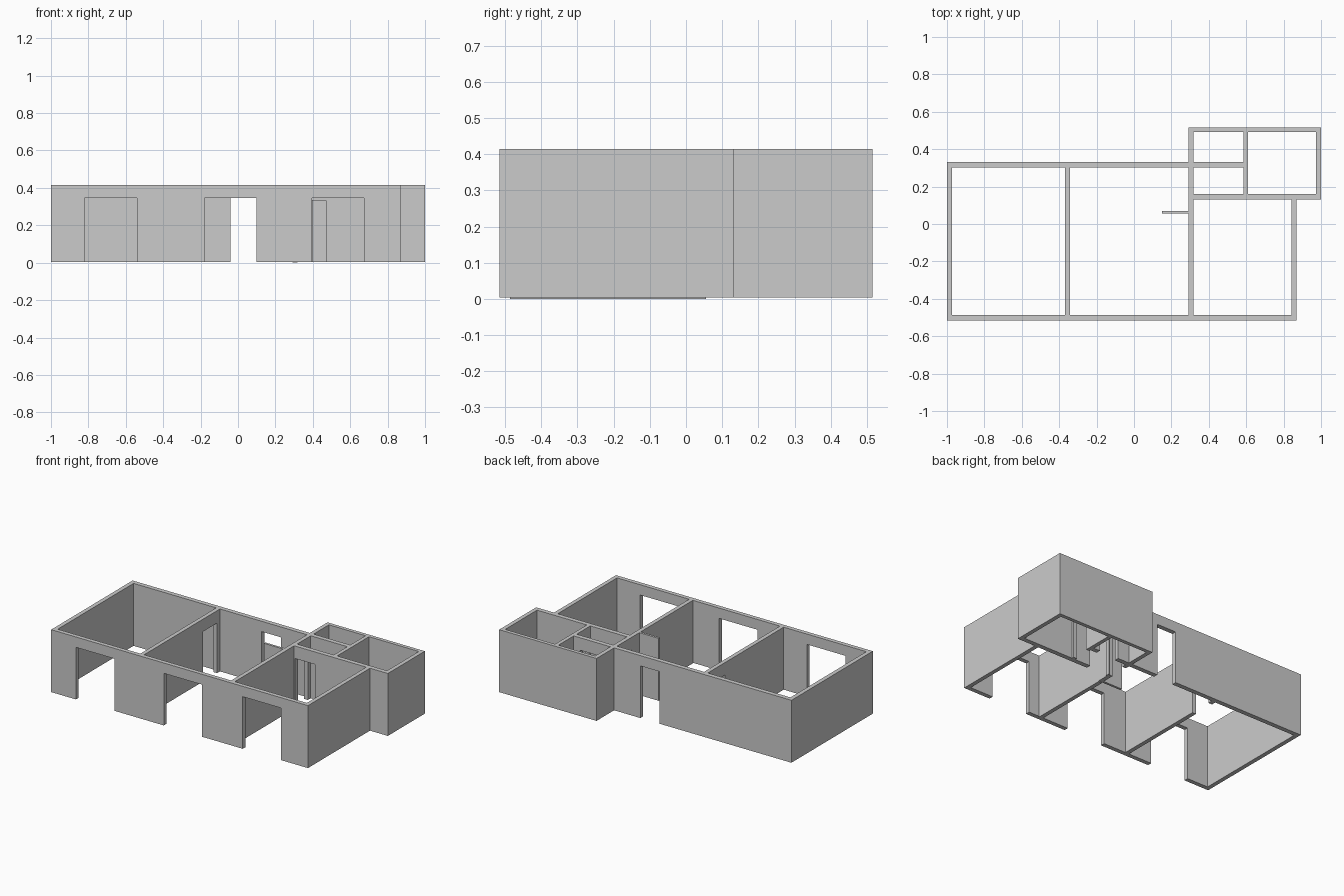
import bpy, bmesh

if "Cube" in bpy.data.objects:
    bpy.data.objects.remove(bpy.data.objects["Cube"])

Z0, Z1 = 0.004, 0.415      # wall base and top


def wall(name, axis, span, depth, doors=(), base=Z0):
    """Wall along 'x' or 'y' whose elevation outline has door notches (start, end, height)."""
    a, b = span
    pts = [(a, base)]
    for d0, d1, h in sorted(doors):
        pts += [(d0, base), (d0, h), (d1, h), (d1, base)]
    pts += [(b, base), (b, Z1), (a, Z1)]
    d0, d1 = depth
    bm = bmesh.new()
    place = (lambda u, z: (u, d0, z)) if axis == 'x' else (lambda u, z: (d0, u, z))
    face = bm.faces.new([bm.verts.new(place(u, z)) for u, z in pts])
    ext = bmesh.ops.extrude_face_region(bm, geom=[face], use_keep_orig=True)
    moved = [g for g in ext['geom'] if isinstance(g, bmesh.types.BMVert)]
    shift = (0, d1 - d0, 0) if axis == 'x' else (d1 - d0, 0, 0)
    bmesh.ops.translate(bm, vec=shift, verts=moved)
    bmesh.ops.recalc_face_normals(bm, faces=bm.faces)
    me = bpy.data.meshes.new(name)
    bm.to_mesh(me)
    bm.free()
    ob = bpy.data.objects.new(name, me)
    bpy.context.collection.objects.link(ob)
    return ob


H, D = 0.347, 0.333        # tall opening and inner door heights

# Outer walls of the three main rooms
wall("front_wall", 'x', (-1, 0.87), (-0.515, -0.487),
     [(x, x + 0.28, H) for x in (-0.82, -0.18, 0.395)])
wall("left_wall", 'y', (-0.487, 0.302), (-1, -0.972))
wall("back_wall", 'x', (-1, 0.598), (0.302, 0.332),
     [(-0.04, 0.10, H), (0.40, 0.54, D)])
wall("right_wall", 'y', (-0.487, 0.13), (0.843, 0.87))

# Room partitions
wall("left_partition", 'y', (-0.487, 0.302), (-0.37, -0.343), [(0.125, 0.272, D)])
wall("right_partition", 'y', (-0.487, 0.055), (0.291, 0.318), base=0.0)
wall("right_partition_back", 'y', (0.055, 0.302), (0.291, 0.318), [(0.15, 0.272, D)])
wall("short_screen_wall", 'x', (0.15, 0.291), (0.055, 0.07))

# Rear annex
wall("annex_front_wall", 'x', (0.318, 1), (0.13, 0.16), [(0.325, 0.47, D)])
wall("annex_back_wall", 'x', (0.291, 1), (0.491, 0.515))
wall("annex_right_wall", 'y', (0.16, 0.491), (0.973, 1))
wall("annex_left_wall", 'y', (0.332, 0.491), (0.291, 0.318))
wall("annex_partition", 'y', (0.16, 0.491), (0.585, 0.61), [(0.175, 0.29, D)])
